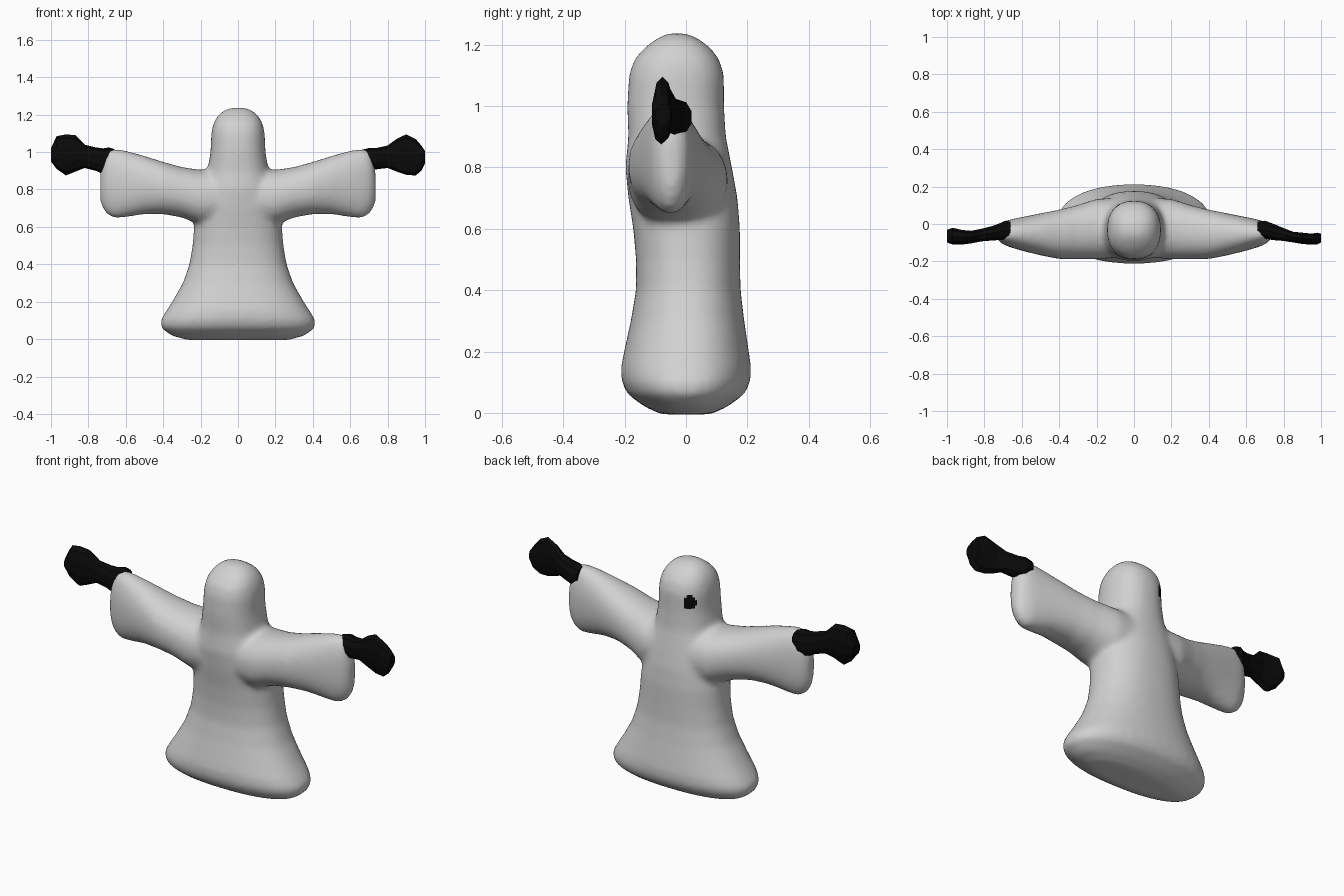
import bpy, bmesh, math
from mathutils import Vector

if "Cube" in bpy.data.objects:
    bpy.data.objects.remove(bpy.data.objects["Cube"])


def material(name, value):
    m = bpy.data.materials.new(name)
    m.diffuse_color = (value, value, value, 1)
    m.use_nodes = True
    m.node_tree.nodes["Principled BSDF"].inputs["Base Color"].default_value = m.diffuse_color
    return m


cloth = material("pale_grey_cloth", 0.64)
black = material("black", 0.003)


def ring_point(a, power):
    """Unit superellipse point."""
    c, s = math.cos(a), math.sin(a)
    e = 2 / power
    return math.copysign(abs(c) ** e, c), math.copysign(abs(s) ** e, s)


def loft(bm, rings, sides, place, power):
    """Closed skin through rings of (t, u0, u1, v0, v1)."""
    loops = []
    for t, u0, u1, v0, v1 in rings:
        loop = []
        for i in range(sides):
            u, v = ring_point(2 * math.pi * (i + 0.5) / sides, power)
            loop.append(bm.verts.new(place(t, (u0 + u1) / 2 + u * (u1 - u0) / 2,
                                           (v0 + v1) / 2 + v * (v1 - v0) / 2)))
        loops.append(loop)
    for a, b in zip(loops, loops[1:]):
        for i in range(sides):
            j = (i + 1) % sides
            bm.faces.new((a[i], a[j], b[j], b[i]))
    bm.faces.new(loops[0])
    bm.faces.new(loops[-1])


def make_object(name, bm, mats):
    bmesh.ops.recalc_face_normals(bm, faces=bm.faces[:])
    me = bpy.data.meshes.new(name)
    bm.to_mesh(me)
    bm.free()
    for m in mats:
        me.materials.append(m)
    ob = bpy.data.objects.new(name, me)
    bpy.context.collection.objects.link(ob)
    bpy.context.view_layer.objects.active = ob
    return ob


# Robe and hood: z, half width, back-to-front depth limits
robe_rings = [
    (-.005, .27, -.08, .08), (.02, .36, -.135, .135), (.06, .41, -.19, .19),
    (.10, .415, -.21, .21), (.15, .385, -.212, .212), (.20, .352, -.202, .205),
    (.30, .295, -.18, .19), (.40, .26, -.163, .178), (.50, .243, -.163, .176),
    (.60, .235, -.172, .176), (.70, .22, -.188, .168), (.80, .20, -.198, .15),
    (.90, .163, -.188, .13), (1.0, .147, -.192, .124), (1.1, .143, -.186, .124),
    (1.15, .133, -.17, .11), (1.19, .112, -.135, .08), (1.22, .08, -.095, .04),
    (1.237, .04, -.06, 0)]
bm = bmesh.new()
loft(bm, [(z, -w, w, y0, y1) for z, w, y0, y1 in robe_rings], 40,
     lambda t, u, v: (u, v, t), 2.3)

# Drooping sleeves: distance from centre, y limits, z limits
sleeve_rings = [
    (0, -.17, .14, .60, .90), (.2, -.19, .135, .61, .905),
    (.3, -.188, .102, .65, .92), (.4, -.188, .077, .668, .948),
    (.5, -.168, .057, .668, .98), (.6, -.143, .037, .652, 1.008),
    (.66, -.125, .025, .645, 1.018), (.70, -.11, .012, .665, 1.01),
    (.725, -.09, -.005, .70, .96), (.737, -.07, -.025, .74, .88)]
for side in (-1, 1):
    loft(bm, sleeve_rings, 32, lambda t, u, v: (side * t, u, v), 2.2)

robe = make_object("robe", bm, (cloth, black))
remesh = robe.modifiers.new("fuse", 'REMESH')
remesh.mode = 'VOXEL'
remesh.voxel_size = 0.015
soften = robe.modifiers.new("soften", 'SMOOTH')
soften.factor = 0.5
soften.iterations = 9
for m in ("fuse", "soften"):
    bpy.ops.object.modifier_apply(modifier=m)

# Small dark spot on the back of the hood
spot = Vector((-.085, .09, 1.06))
for p in robe.data.polygons:
    p.use_smooth = True
    d = p.center - spot
    across = math.hypot(d.x, d.y)
    p.material_index = int((across / .034) ** 2 + (d.z / .038) ** 2 < 1)

# Mitten hands: distance from centre, y limits, z limits
hands = {
    "right_hand": (-1, [
        (.66, -.075, .015, .94, 1.015), (.69, -.085, .02, .895, 1.025),
        (.72, -.088, .005, .88, 1.02), (.76, -.09, -.01, .90, 1.025),
        (.82, -.095, -.025, .915, 1.04), (.87, -.105, -.035, .895, 1.09),
        (.92, -.112, -.03, .875, 1.095), (.97, -.112, -.018, .91, 1.085),
        (1.0, -.10, -.03, .95, 1.02)]),
    "left_hand": (1, [
        (.66, -.07, .015, .93, 1.012), (.70, -.08, .02, .905, 1.022),
        (.74, -.088, .005, .908, 1.022), (.80, -.092, -.02, .915, 1.035),
        (.85, -.10, -.04, .895, 1.072), (.90, -.108, -.045, .878, 1.095),
        (.95, -.112, -.05, .875, 1.07), (.98, -.11, -.045, .90, 1.035),
        (1.0, -.10, -.05, .94, 1.005)])}
for name, (side, rings) in hands.items():
    bm = bmesh.new()
    loft(bm, rings, 10, lambda t, u, v: (side * t, u, v), 2.2)
    make_object(name, bm, (black,))
